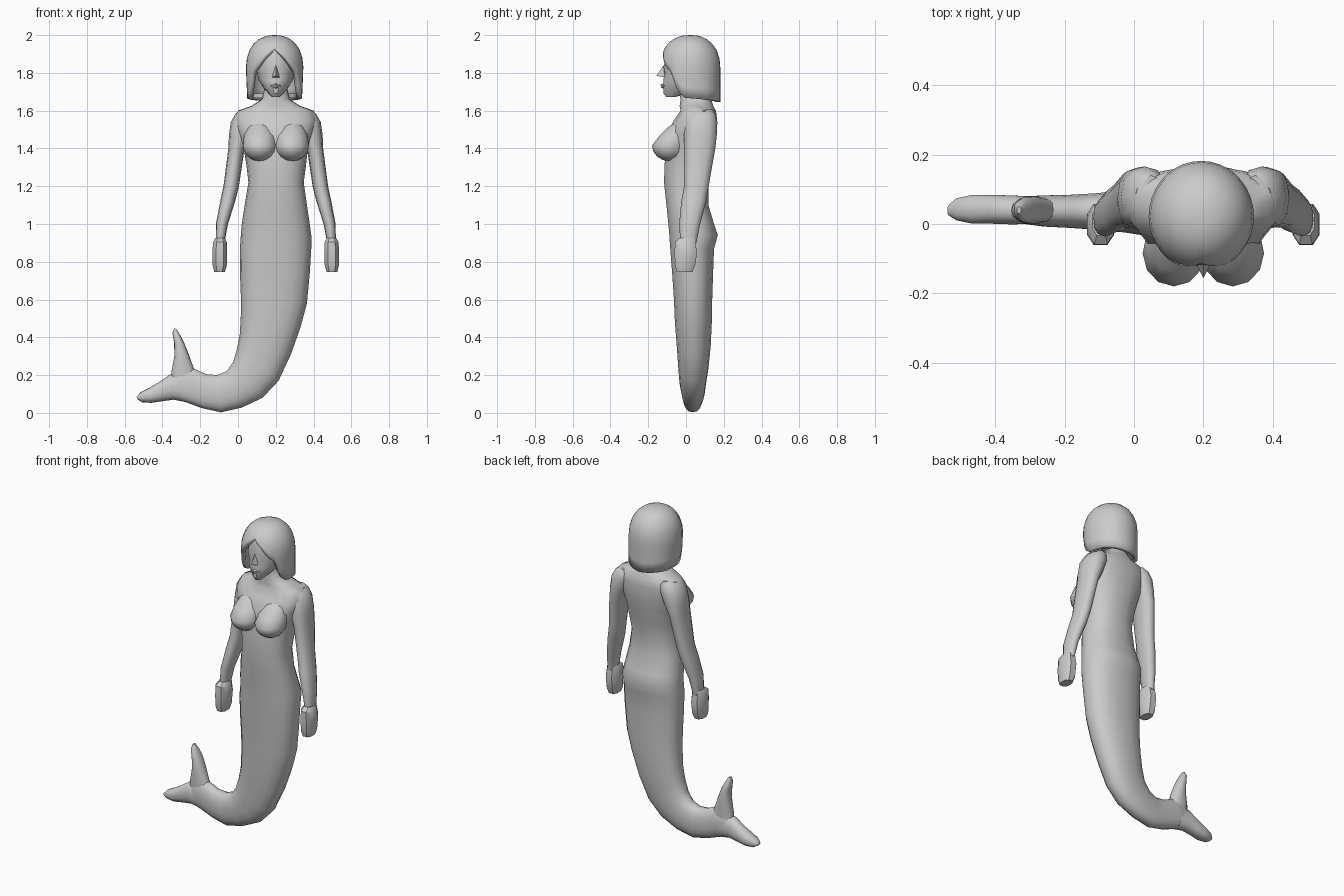
import bpy, bmesh, math
from math import sin, cos, pi, radians

CX = 0.2  # body mirror line
grey = bpy.data.materials.new("plain_grey")
grey.diffuse_color = (0.6, 0.6, 0.6, 1)


def finish(name, bm, angle=45):
    bmesh.ops.recalc_face_normals(bm, faces=bm.faces)
    me = bpy.data.meshes.new(name)
    bm.to_mesh(me)
    bm.free()
    ob = bpy.data.objects.new(name, me)
    bpy.context.collection.objects.link(ob)
    me.materials.append(grey)
    bpy.ops.object.select_all(action='DESELECT')
    ob.select_set(True)
    bpy.context.view_layer.objects.active = ob
    bpy.ops.object.shade_smooth_by_angle(angle=radians(angle))
    return ob


def loft(name, rings, sides=16, p=2.0, angle=45):
    """Each ring: left x, left z, right x, right z, front y, back y."""
    bm = bmesh.new()
    loops = []
    for lx, lz, rx, rz, yf, yb in rings:
        loop = []
        for i in range(sides):
            a = 2 * pi * (i + 0.5 * (sides < 12)) / sides
            c = math.copysign(abs(cos(a)) ** (2 / p), cos(a))
            s = math.copysign(abs(sin(a)) ** (2 / p), sin(a))
            loop.append(bm.verts.new(((lx + rx) / 2 + c * (rx - lx) / 2,
                                      (yf + yb) / 2 + s * (yb - yf) / 2,
                                      (lz + rz) / 2 + c * (rz - lz) / 2)))
        loops.append(loop)
    for a, b in zip(loops, loops[1:]):
        for i in range(sides):
            j = (i + 1) % sides
            bm.faces.new((a[i], a[j], b[j], b[i]))
    bm.faces.new(loops[0])
    bm.faces.new(loops[-1])
    return finish(name, bm, angle)


def level(z, l, r, yf, yb):
    return (l, z, r, z, yf, yb)


# Torso flowing into the curved tail
torso = [level(*r) for r in (
    (1.72, .14, .26, -.04, .11), (1.66, .125, .275, -.03, .135),
    (1.625, .07, .33, -.035, .145), (1.60, .0, .40, -.03, .16),
    (1.55, -.02, .42, -.065, .166), (1.48, .0, .40, -.10, .165),
    (1.40, .03, .37, -.11, .155), (1.31, .045, .36, -.115, .135),
    (1.22, .055, .348, -.118, .12), (1.10, .035, .365, -.105, .12),
    (1.00, .02, .38, -.095, .15), (.94, .015, .388, -.09, .17),
    (.87, .01, .388, -.085, .15))]
tail = [
    (.01, .75, .38, .74, -.075, .145), (.015, .62, .365, .58, -.065, .14),
    (.015, .52, .33, .45, -.06, .138), (.01, .42, .28, .31, -.05, .132),
    (-.005, .34, .215, .17, -.042, .12), (-.025, .27, .13, .08, -.035, .107),
    (-.06, .22, .02, .028, -.025, .1), (-.11, .2, -.09, .003, -.018, .09),
    (-.17, .205, -.19, .025, -.012, .085), (-.235, .235, -.28, .058, -.008, .083),
    (-.3, .24, -.33, .07, 0, .08), (-.345, .21, -.36, .08, .01, .07)]
loft("torso_and_tail", torso + tail, 18, 2.3)

# Tail fin lobes
loft("upper_fin_lobe", [
    (-.36, .14, -.2, .17, .005, .075), (-.352, .22, -.236, .24, 0, .08),
    (-.337, .3, -.262, .315, 0, .08), (-.338, .37, -.285, .37, .004, .078),
    (-.347, .42, -.305, .41, .012, .068), (-.338, .447, -.325, .444, .03, .05)], 14, 2.3)
loft("lower_fin_lobe", [
    (-.29, .2, -.28, .058, 0, .08), (-.36, .203, -.34, .07, -.002, .083),
    (-.42, .162, -.40, .062, 0, .085), (-.47, .133, -.46, .053, 0, .085),
    (-.515, .11, -.507, .056, .01, .075), (-.538, .085, -.53, .07, .025, .055)], 14, 2.3)


def side_rings(s, rows):
    out = []
    for z, a, b, yf, yb in rows:
        l, r = sorted((CX + s * a, CX + s * b))
        out.append(level(z, l, r, yf, yb))
    return out


# Arms, hands and bust, mirrored about the body line
for s, side in ((-1, "right"), (1, "left")):
    loft(side + "_arm", side_rings(s, (
        (1.605, .12, .18, .03, .14), (1.585, .10, .212, .005, .155),
        (1.54, .10, .238, -.01, .166), (1.47, .13, .248, -.012, .163),
        (1.40, .165, .251, -.01, .155), (1.20, .195, .277, -.01, .12),
        (1.12, .215, .294, -.025, .107), (1.0, .253, .317, -.036, .075),
        (.90, .272, .318, -.03, .055))), 12, 2.2)
    loft(side + "_hand", side_rings(s, (
        (.925, .268, .322, -.035, .05), (.905, .257, .334, -.062, .052),
        (.85, .255, .338, -.064, .062), (.78, .257, .336, -.062, .052),
        (.745, .268, .327, -.05, .036))), 8, 2.6, 35)
    bm = bmesh.new()
    bmesh.ops.create_uvsphere(bm, u_segments=12, v_segments=8, radius=1)
    for v in bm.verts:
        x, y, z = v.co
        if z > 0:  # long slope up to the collar
            y, z = y + z * .95, z * 1.75
        v.co = (CX + s * .085 + x * .09, -.085 + y * .095, 1.415 + z * .083)
    finish(side + "_bust", bm, 60)

# Head with narrow chin
loft("head", [level(*r) for r in (
    (1.672, .18, .22, -.105, -.06), (1.69, .162, .238, -.12, .02),
    (1.72, .135, .265, -.122, .07), (1.76, .11, .29, -.123, .10),
    (1.80, .10, .30, -.115, .12), (1.83, .095, .305, -.122, .13),
    (1.90, .10, .30, -.105, .12), (1.95, .13, .27, -.05, .08))], 14, 2.0, 30)


def wedge(name, pts):
    bm = bmesh.new()
    for p in pts:
        bm.verts.new(p)
    bmesh.ops.convex_hull(bm, input=bm.verts)
    finish(name, bm, 20)


# Nose and mouth
wedge("nose", [(.2, -.156, 1.785), (.2, -.12, 1.84), (.178, -.112, 1.775),
               (.222, -.112, 1.775), (.2, -.10, 1.80)])
wedge("lips", [(.2, -.135, 1.738), (.2, -.131, 1.722), (.168, -.112, 1.732),
               (.232, -.112, 1.732), (.2, -.11, 1.75), (.2, -.11, 1.712)])

# Bobbed hair: a dome whose hem rises to a parting over the face
HEM = ((0, 1.93), (20, 1.885), (40, 1.825), (52, 1.80), (64, 1.70), (80, 1.668), (180, 1.645))


def hem(deg):
    for (a, za), (b, zb) in zip(HEM, HEM[1:]):
        if deg <= b:
            return za + (zb - za) * (deg - a) / (b - a)
    return HEM[-1][1]


bm = bmesh.new()
cols, rows = 36, 10
crown = bm.verts.new((.194, .025, 2.0))
grid = []
for i in range(cols):
    deg = i * 360 / cols
    low = hem(min(deg, 360 - deg))
    col = []
    for k in range(rows):
        z = low + (1.9985 - low) * sin(k / (rows - 1) * pi / 2)
        if z > 1.82:
            r = (1 - ((z - 1.82) / .18) ** 2.3) ** (1 / 2.3)
        else:
            r = 1 - .05 * (1.82 - z) / .17 * (deg < 120 or deg > 240)
        a = radians(deg)
        col.append(bm.verts.new((.194 + .152 * r * sin(a), .022 - .16 * r * cos(a), z)))
    grid.append(col)
for i in range(cols):
    a, b = grid[i], grid[(i + 1) % cols]
    for k in range(rows - 1):
        bm.faces.new((a[k], b[k], b[k + 1], a[k + 1]))
    bm.faces.new((a[-1], b[-1], crown))
hair = finish("bobbed_hair", bm, 50)
mod = hair.modifiers.new("thickness", 'SOLIDIFY')
mod.thickness = .025
mod.offset = -1

# Underside of the hair around the neck
loft("hair_underside", [level(1.69, .07, .32, .03, .165), level(1.668, .07, .32, .03, .165)], 16)
